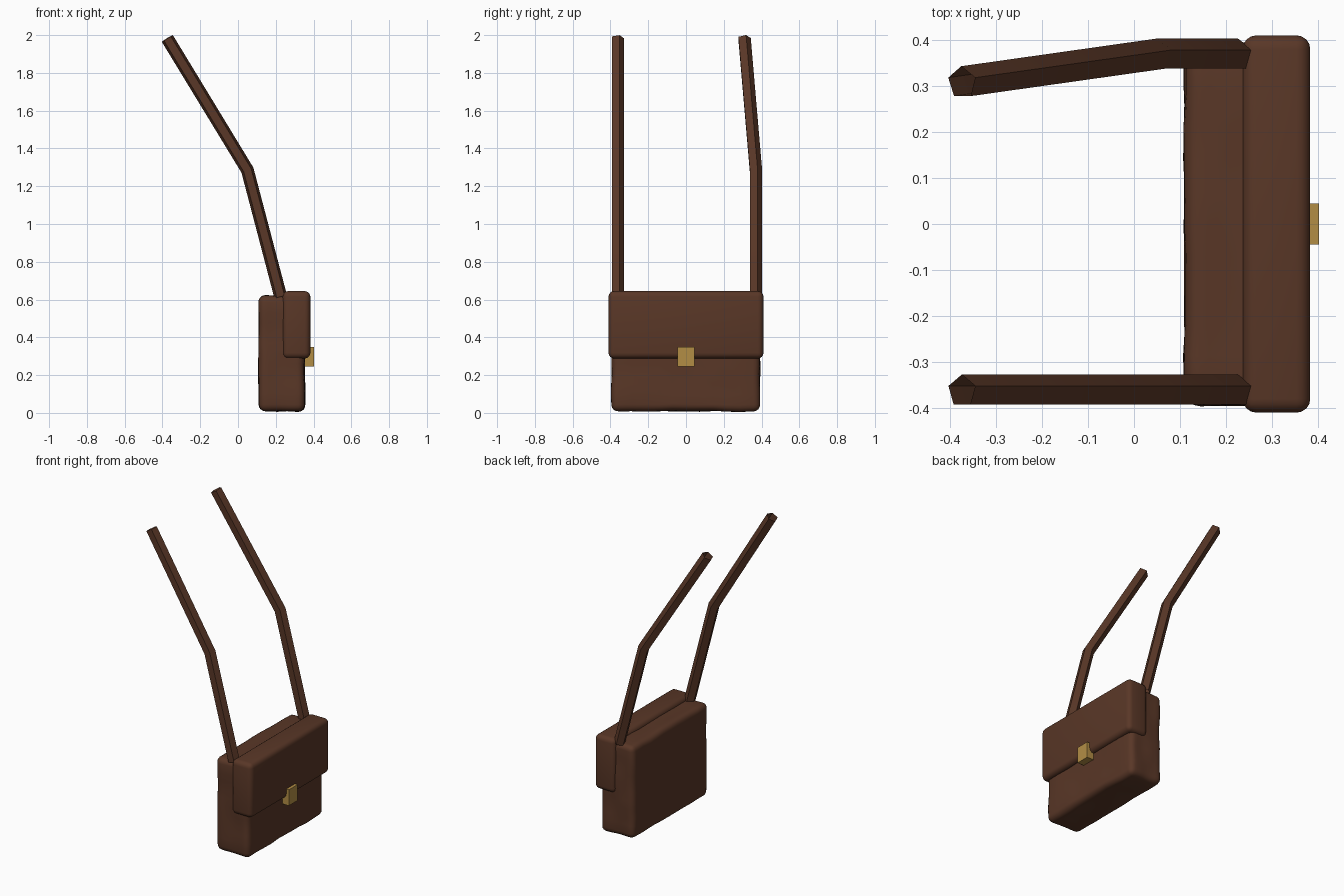
import bpy
import bmesh
import math
from mathutils import Vector, noise

if "Cube" in bpy.data.objects:
    bpy.data.objects.remove(bpy.data.objects["Cube"], do_unlink=True)


def material(name, rgb):
    mat = bpy.data.materials.new(name)
    mat.use_nodes = True
    mat.diffuse_color = (*rgb, 1)
    mat.node_tree.nodes["Principled BSDF"].inputs["Base Color"].default_value = (*rgb, 1)
    return mat


leather = material("brown_leather", (0.1, 0.038, 0.02))
brass = material("brass", (0.45, 0.27, 0.06))


def make_object(name, bm, mat, smooth_angle=None):
    bmesh.ops.recalc_face_normals(bm, faces=bm.faces)
    mesh = bpy.data.meshes.new(name)
    bm.to_mesh(mesh)
    bm.free()
    mesh.materials.append(mat)
    obj = bpy.data.objects.new(name, mesh)
    bpy.context.collection.objects.link(obj)
    if smooth_angle:
        bpy.ops.object.select_all(action="DESELECT")
        obj.select_set(True)
        bpy.context.view_layer.objects.active = obj
        bpy.ops.object.shade_smooth_by_angle(angle=math.radians(smooth_angle))
    return obj


def box(name, low, high, mat, bevel=0, wobble=0):
    """Box between two corners, optionally rounded and slightly uneven."""
    low, high = Vector(low), Vector(high)
    bm = bmesh.new()
    bmesh.ops.create_cube(bm, size=1)
    for v in bm.verts:
        v.co = (low + high) / 2 + v.co * (high - low)
    if bevel:
        bmesh.ops.bevel(bm, geom=bm.edges[:], offset=bevel, segments=4,
                        profile=0.5, affect="EDGES")
    if wobble:
        long_edges = [e for e in bm.edges if e.calc_length() > 0.1]
        bmesh.ops.subdivide_edges(bm, edges=long_edges, cuts=9, use_grid_fill=True)
        for v in bm.verts:
            v.co += noise.noise_vector(v.co * 9) * wobble
    return make_object(name, bm, mat, 40 if bevel else None)


def strap(name, path):
    """Open five-sided tube along a path, mitred at its bend."""
    path = [Vector(p) for p in path]
    bm = bmesh.new()
    rings = []
    for i, point in enumerate(path):
        ahead = (path[min(i + 1, len(path) - 1)] - point).normalized()
        behind = (point - path[max(i - 1, 0)]).normalized()
        along = (ahead + behind).normalized()
        across = Vector((0, 1, 0))
        across = (across - along * across.dot(along)).normalized()
        side = along.cross(across)
        angles = [math.tau * k / 5 for k in range(5)]
        rings.append([bm.verts.new(point + 0.036 * (across * math.cos(a) + side * math.sin(a)))
                      for a in angles])
    for lower, upper in zip(rings, rings[1:]):
        for k in range(5):
            n = (k + 1) % 5
            bm.faces.new((lower[k], lower[n], upper[n], upper[k]))
    return make_object(name, bm, leather, 30)


# Bag: soft body, front flap and clasp
box("bag_body", (0.11, -0.393, 0.01), (0.353, 0.391, 0.62), leather, 0.035, 0.006)
box("bag_flap", (0.236, -0.41, 0.288), (0.383, 0.41, 0.645), leather, 0.03)
box("clasp", (0.35, -0.045, 0.245), (0.402, 0.045, 0.35), brass)

# Shoulder straps: the left one leans inwards above the bend
for name, y, top_y in (("right_strap", -0.363, -0.363), ("left_strap", 0.367, 0.307)):
    strap(name, [(0.226, y, 0.615), (0.05, y, 1.285), (-0.374, top_y, 1.982)])
